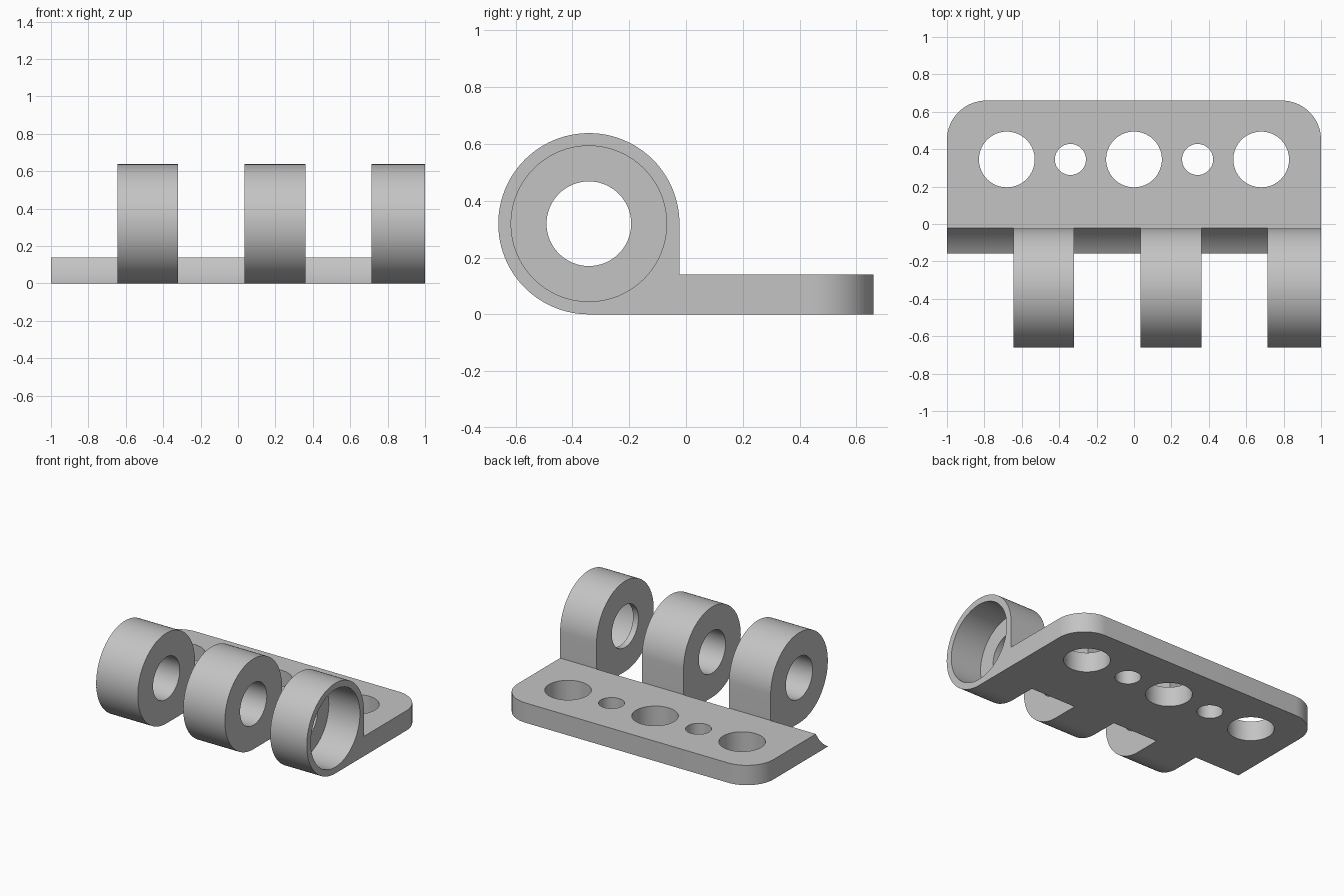
import bpy, bmesh
from math import cos, sin, pi, atan2, radians
from mathutils import Matrix

if "Cube" in bpy.data.objects:
    bpy.data.objects.remove(bpy.data.objects["Cube"])

PIN_Y, PIN_Z = -0.342, 0.319      # pin axis
BARREL_R, CLEAR_R, PIN_R, BORE_R = 0.319, 0.368, 0.149, 0.274
EDGE, BACK, THICK = -0.023, 0.66, 0.14
KNUCKLES = [(-0.645, -0.32), (0.035, 0.36), (0.715, 1.0)]
END_WALL = 0.042

steel = bpy.data.materials.new("grey_steel")
steel.use_nodes = True
GREY = (0.55, 0.55, 0.55, 1)
steel.diffuse_color = GREY
steel.node_tree.nodes["Principled BSDF"].inputs["Base Color"].default_value = GREY


def make_object(name, bm):
    bmesh.ops.recalc_face_normals(bm, faces=bm.faces)
    mesh = bpy.data.meshes.new(name)
    bm.to_mesh(mesh)
    bm.free()
    mesh.materials.append(steel)
    obj = bpy.data.objects.new(name, mesh)
    bpy.context.collection.objects.link(obj)
    return obj


def arc(radius, start, end, steps):
    """Points on an arc about the pin axis, as (y, z)."""
    angles = [start + (end - start) * i / steps for i in range(steps + 1)]
    return [(PIN_Y + radius * cos(a), PIN_Z + radius * sin(a)) for a in angles]


def prism(name, profile, x0, x1, corner=0):
    """Extrude a (y, z) profile along x, optionally rounding the back corners."""
    bm = bmesh.new()
    face = bm.faces.new([bm.verts.new((x0, y, z)) for y, z in profile])
    out = bmesh.ops.extrude_face_region(bm, geom=[face])
    moved = [v for v in out["geom"] if isinstance(v, bmesh.types.BMVert)]
    bmesh.ops.translate(bm, vec=(x1 - x0, 0, 0), verts=moved)
    if corner:
        edges = [e for e in bm.edges
                 if all(v.co.y > BACK - 0.001 for v in e.verts)
                 and abs(e.verts[0].co.z - e.verts[1].co.z) > 0.05]
        bmesh.ops.bevel(bm, geom=edges, offset=corner, segments=16,
                        profile=0.5, affect="EDGES")
    return make_object(name, bm)


def cylinder(name, radius, depth, matrix):
    bm = bmesh.new()
    bmesh.ops.create_cone(bm, cap_ends=True, segments=64, radius1=radius,
                          radius2=radius, depth=depth, matrix=matrix)
    return make_object(name, bm)


def combine(target, tool, operation):
    """Apply a boolean and discard the tool."""
    mod = target.modifiers.new(operation, "BOOLEAN")
    mod.operation, mod.solver, mod.object = operation, "EXACT", tool
    bpy.context.view_layer.update()
    graph = bpy.context.evaluated_depsgraph_get()
    mesh = bpy.data.meshes.new_from_object(target.evaluated_get(graph))
    target.modifiers.clear()
    target.data = mesh
    bpy.data.objects.remove(tool)


def bore(target, radius, x0, x1):
    matrix = (Matrix.Translation(((x0 + x1) / 2, PIN_Y, PIN_Z))
              @ Matrix.Rotation(pi / 2, 4, "Y"))
    combine(target, cylinder("bore_cutter", radius, x1 - x0, matrix), "DIFFERENCE")


# Plate with a front edge hollowed to clear the mating knuckles
lip_top = atan2(THICK - PIN_Z, (CLEAR_R ** 2 - (THICK - PIN_Z) ** 2) ** 0.5)
lip_tip = atan2(-PIN_Z, (CLEAR_R ** 2 - PIN_Z ** 2) ** 0.5)
plate_profile = arc(CLEAR_R, lip_top, lip_tip, 10) + [(BACK, 0), (BACK, THICK)]
leaf = prism("hinge_leaf", plate_profile, -1, 1, corner=0.21)

# Screw holes, alternating large and small
for i in range(-2, 3):
    radius = 0.083 if i % 2 else 0.149
    place = Matrix.Translation((i * 0.34, 0.345, THICK / 2))
    combine(leaf, cylinder("hole_cutter", radius, 1, place), "DIFFERENCE")

# Knuckles: round barrels with a square foot running into the plate
foot = [(0.05, 0), (0.05, THICK), (EDGE, THICK)]
for x0, x1 in KNUCKLES:
    knuckle = prism("knuckle", arc(BARREL_R, 0, 1.5 * pi, 72) + foot, x0, x1)
    bore(knuckle, PIN_R, x0 - 0.1, x1 + 0.1)
    if x1 == 1.0:   # wide counterbore in the end knuckle
        bore(knuckle, BORE_R, x0 + END_WALL, x1 + 0.1)
    combine(leaf, knuckle, "UNION")

# Smooth curves, crisp edges
bpy.ops.object.select_all(action="DESELECT")
leaf.select_set(True)
bpy.context.view_layer.objects.active = leaf
bpy.ops.object.shade_smooth_by_angle(angle=radians(30))
